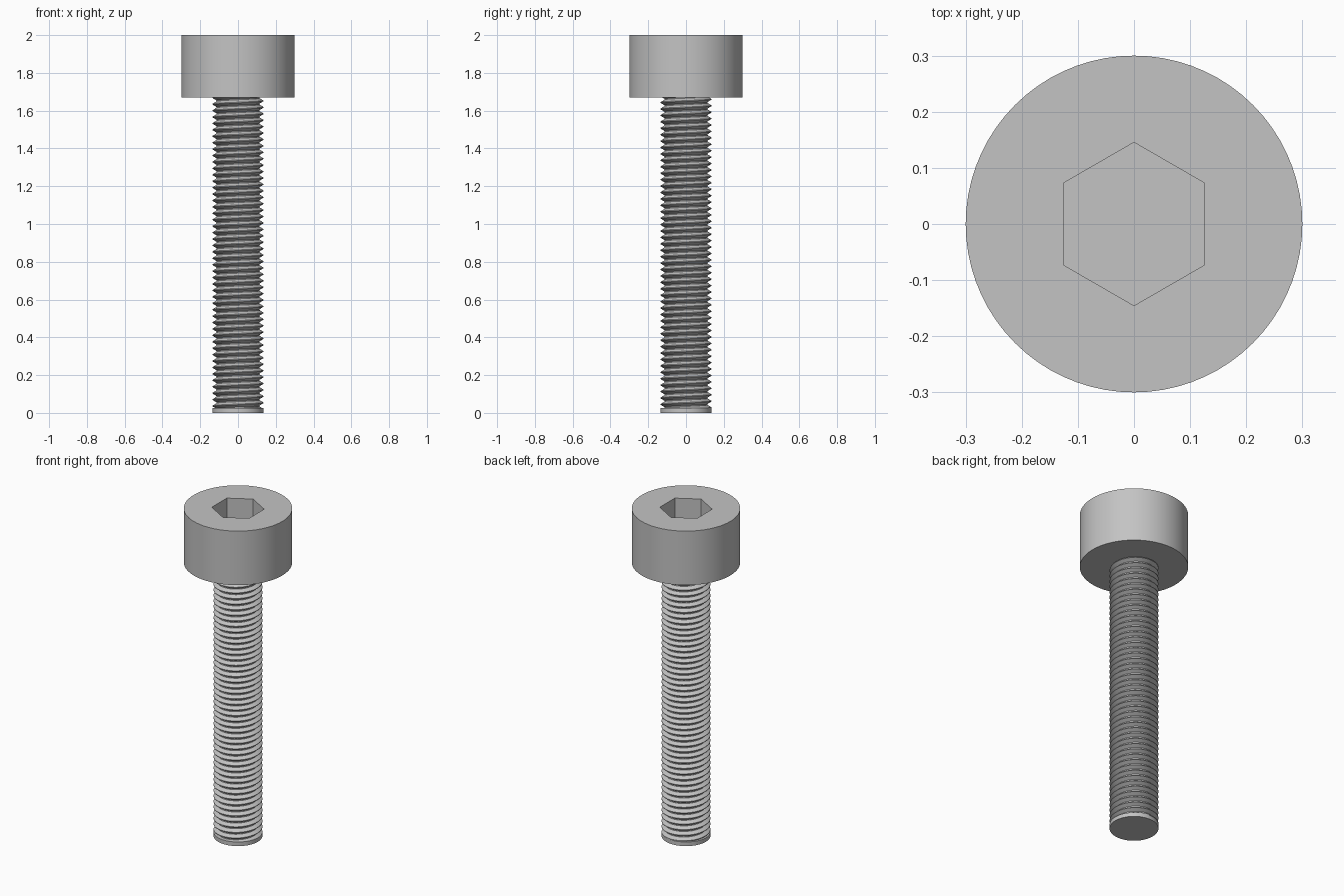
import bpy, bmesh
from math import cos, sin, pi, radians

if "Cube" in bpy.data.objects:
    bpy.data.objects.remove(bpy.data.objects["Cube"])

steel = bpy.data.materials.new("grey steel")
steel.use_nodes = True
colour = (0.55, 0.55, 0.55, 1)
steel.diffuse_color = colour
steel.node_tree.nodes["Principled BSDF"].inputs["Base Color"].default_value = colour

SEG = 72
HEAD_BASE, TOP = 1.67, 2.0
CREST, ROOT, PITCH = 0.135, 0.114, 0.034
TIP = 0.025


def finish(name, bm):
    mesh = bpy.data.meshes.new(name)
    bm.to_mesh(mesh)
    bm.free()
    mesh.materials.append(steel)
    obj = bpy.data.objects.new(name, mesh)
    bpy.context.collection.objects.link(obj)
    bpy.ops.object.select_all(action="DESELECT")
    obj.select_set(True)
    bpy.context.view_layer.objects.active = obj
    bpy.ops.object.shade_smooth_by_angle(angle=radians(30))
    return obj


def round_at(radius):
    return lambda a: radius


def hexagon_at(apothem):
    # corners point along the y axis
    return lambda a: apothem / cos(a % (pi / 3) if a % (pi / 3) < pi / 6 + 1e-6
                                   else pi / 3 - a % (pi / 3))


def stack(name, sections):
    """Join rings of (height, radius rule) and cap both ends."""
    bm = bmesh.new()
    rings = []
    for z, rule in sections:
        angles = [2 * pi * i / SEG for i in range(SEG)]
        rings.append([bm.verts.new((rule(a) * cos(a), rule(a) * sin(a), z)) for a in angles])
    for low, high in zip(rings, rings[1:]):
        for i in range(SEG):
            j = (i + 1) % SEG
            bm.faces.new((low[i], low[j], high[j], high[i]))
    bm.faces.new(rings[0][::-1])
    bm.faces.new(rings[-1])
    return finish(name, bm)


# Cylindrical head with a hexagonal socket
socket = hexagon_at(0.126)
stack("socket_head", [(HEAD_BASE, round_at(0.3)), (TOP, round_at(0.3)),
                      (TOP, socket), (TOP - 0.17, socket)])

# Plain disc at the tip of the shank
stack("shank_tip", [(0, round_at(CREST)), (TIP, round_at(CREST))])

# Right-handed helical thread, running from the tip up into the head
profile = [(0, ROOT), (0.15, ROOT), (0.52, CREST), (0.63, CREST)]
steps = 48
turns = int((HEAD_BASE + 0.03) / PITCH) + 2
bm = bmesh.new()
strands = []
for offset, radius in profile:
    strand = []
    for s in range(turns * steps + 1):
        a = 2 * pi * s / steps
        z = (s / steps + offset - 1) * PITCH
        strand.append(bm.verts.new((radius * cos(a), radius * sin(a), max(z, TIP - 0.005))))
    strands.append(strand)
strands.append(strands[0][steps:])
for low, high in zip(strands, strands[1:]):
    for s in range(min(len(low), len(high)) - 1):
        quad = (low[s], low[s + 1], high[s + 1], high[s])
        if max(v.co.z for v in quad) > TIP:
            bm.faces.new(quad)
bmesh.ops.delete(bm, geom=[v for v in bm.verts if not v.link_faces], context="VERTS")
finish("threaded_shank", bm)
